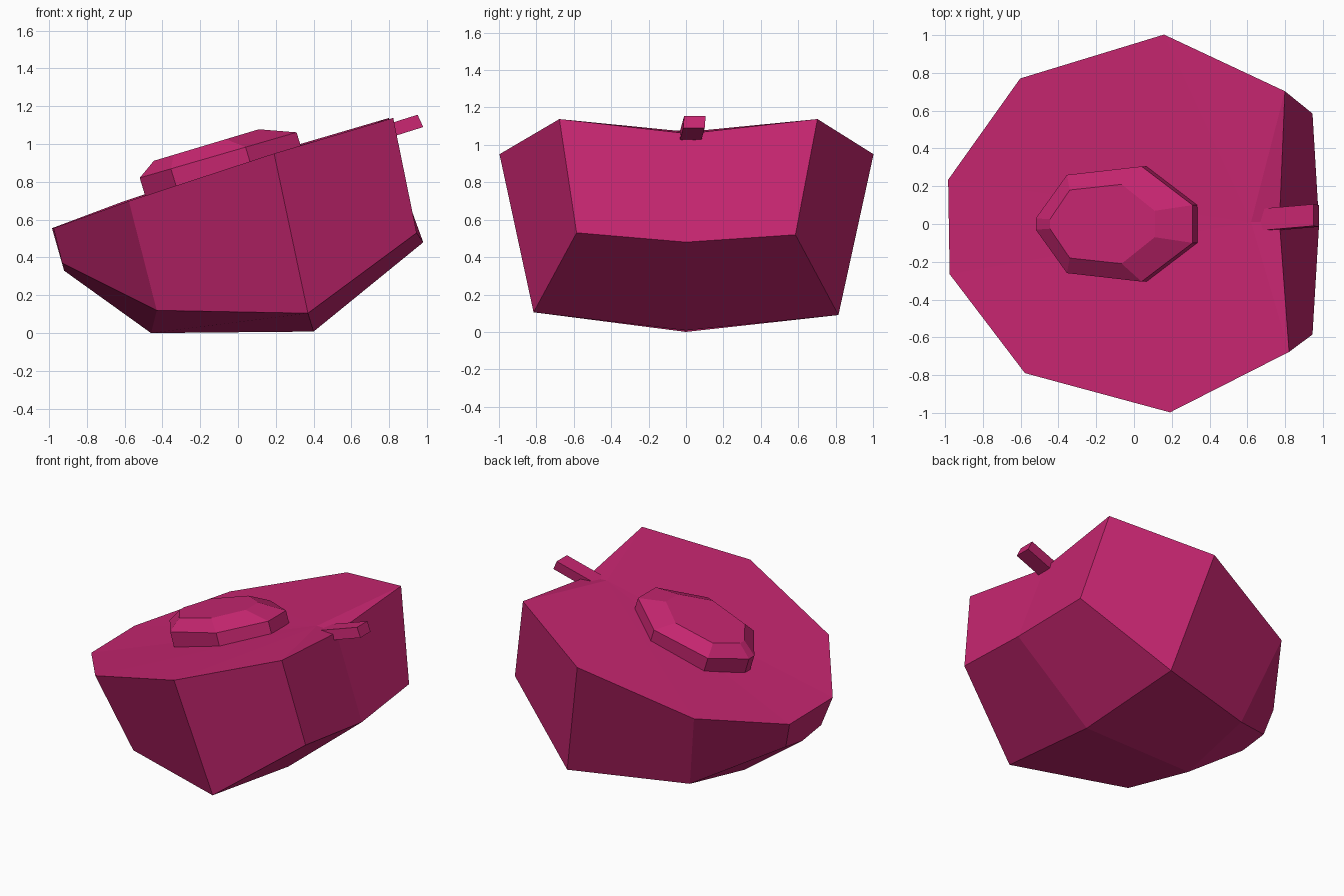
import bpy
import bmesh
from mathutils import Vector

old = bpy.data.objects.get("Cube")
if old:
    bpy.data.objects.remove(old, do_unlink=True)

# One flat colour for the whole fruit
colour = (0.56, 0.019, 0.16, 1.0)
mat = bpy.data.materials.new("magenta")
mat.use_nodes = True
mat.diffuse_color = colour
mat.node_tree.nodes["Principled BSDF"].inputs["Base Color"].default_value = colour


def finish(name, bm):
    """Weld, orient the faces and place the part in the scene."""
    bmesh.ops.remove_doubles(bm, verts=bm.verts[:], dist=0.001)
    bmesh.ops.recalc_face_normals(bm, faces=bm.faces[:])
    mesh = bpy.data.meshes.new(name)
    bm.to_mesh(mesh)
    bm.free()
    mesh.materials.append(mat)
    obj = bpy.data.objects.new(name, mesh)
    bpy.context.scene.collection.objects.link(obj)
    return obj


def loft(name, rings):
    """Join matching rings with quads and cap both ends."""
    bm = bmesh.new()
    loops = [[bm.verts.new(p) for p in ring] for ring in rings]
    count = len(loops[0])
    for low, high in zip(loops, loops[1:]):
        for i in range(count):
            j = (i + 1) % count
            bm.faces.new((low[i], low[j], high[j], high[i]))
    bm.faces.new(loops[0])
    bm.faces.new(loops[-1])
    return finish(name, bm)


# Fruit half: rim and belly run from the notch to the low end along one side
rim = [(0.77, 0, 1.06), (0.81, -0.69, 1.138), (0.175, -1, 0.95),
       (-0.59, -0.78, 0.698), (-0.98, -0.25, 0.555), (-0.98, 0, 0.555)]
belly = [(0.98, 0, 0.48), (0.945, -0.585, 0.53), (0.37, -0.815, 0.105),
         (-0.43, -0.57, 0.12), (-0.93, -0.2, 0.37), (-0.92, 0, 0.33)]
notch = (0.62, 0, 1.07)
keel_high, keel_low = (0.4, 0, 0.008), (-0.46, 0, 0)

half = []
for i in range(len(rim) - 1):
    half.append((notch, rim[i], rim[i + 1]))
    half.append((rim[i], belly[i], belly[i + 1], rim[i + 1]))
half.append((belly[0], keel_high, belly[2], belly[1]))
half.append((belly[2], keel_high, keel_low, belly[3]))
half.append((belly[3], keel_low, belly[5], belly[4]))

body = bmesh.new()
for side in (1, -1):
    for face in half:
        body.faces.new([body.verts.new((x, side * y, z)) for x, y, z in face])
# The cut surface is twisted slightly against the belly
for v in body.verts:
    x, y, z = v.co
    if z > 0.75 + 0.33 * x:
        v.co = (x - 0.016 * y, y + 0.016 * x, z)
    else:
        v.co.z -= 0.018 * max(y, 0)
finish("fruit_half", body)


# Stone: a bevelled slab that follows the slope of the cut surface
def stone_ring(points, height, slope, shift=0):
    outline = points + [(x, -y) for x, y in reversed(points)]
    return [(x + shift, y, height + slope * x) for x, y in outline]


outer = [(0.31, 0.1), (0.04, 0.305), (-0.355, 0.26), (-0.52, 0.03)]
inner = [(0.11, 0.07), (-0.065, 0.21), (-0.34, 0.18), (-0.445, 0.025)]
loft("fruit_stone", [stone_ring(outer, 0.84, 0.29, 0.04),
                     stone_ring(outer, 0.972, 0.29),
                     stone_ring(inner, 1.045, 0.3)])

# Stem: a short square rod sunk into the notch
tip = [Vector(p) for p in ((0.95, -0.01, 1.155), (0.95, 0.105, 1.155),
                           (0.98, 0.1, 1.09), (0.98, -0.015, 1.09))]
run = Vector((-0.35, -0.03, -0.11))
loft("stem", [tip, [p + run for p in tip]])
